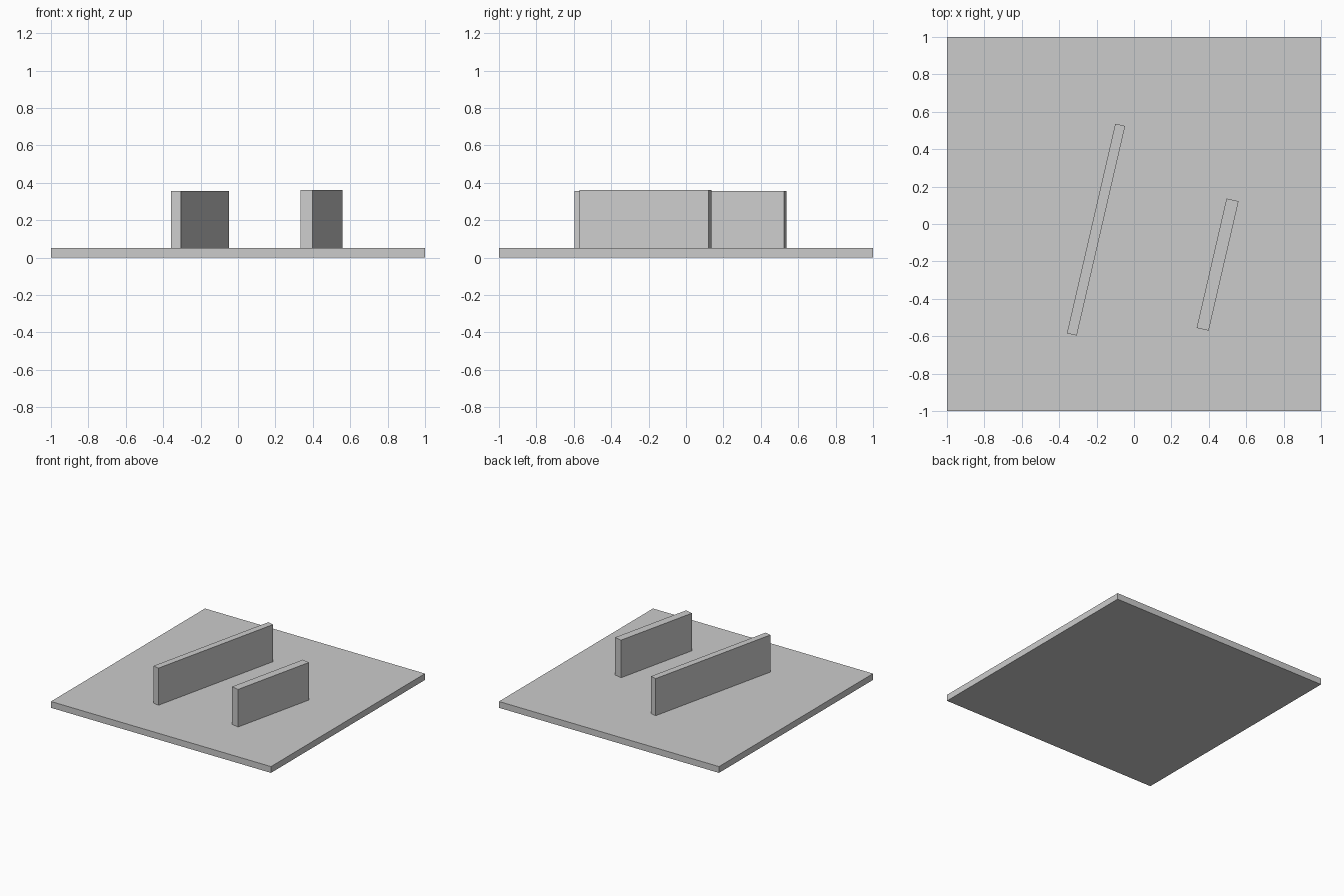
import bpy
import math

cube = bpy.data.objects.get("Cube")
if cube:
    bpy.data.objects.remove(cube, do_unlink=True)

# Single grey material
grey = bpy.data.materials.new("light_grey")
grey.use_nodes = True
colour = (0.6, 0.6, 0.6, 1)
grey.diffuse_color = colour
grey.node_tree.nodes["Principled BSDF"].inputs["Base Color"].default_value = colour


def add_box(name, size, centre, bottom, turn=0):
    """Box standing on the height 'bottom', turned about z by 'turn' degrees."""
    location = (centre[0], centre[1], bottom + size[2] / 2)
    bpy.ops.mesh.primitive_cube_add(size=1, location=location,
                                    rotation=(0, 0, math.radians(turn)))
    box = bpy.context.object
    box.name = name
    box.scale = size
    bpy.ops.object.transform_apply(location=False, rotation=False, scale=True)
    box.data.materials.append(grey)
    return box


# Square base slab
BASE = 0.052
add_box("base_slab", (2, 2, BASE), (0, 0), 0)

# Two parallel upright walls
add_box("long_wall", (0.054, 1.15, 0.305), (-0.203, -0.03), BASE, -13)
add_box("short_wall", (0.066, 0.71, 0.309), (0.447, -0.217), BASE, -13)
